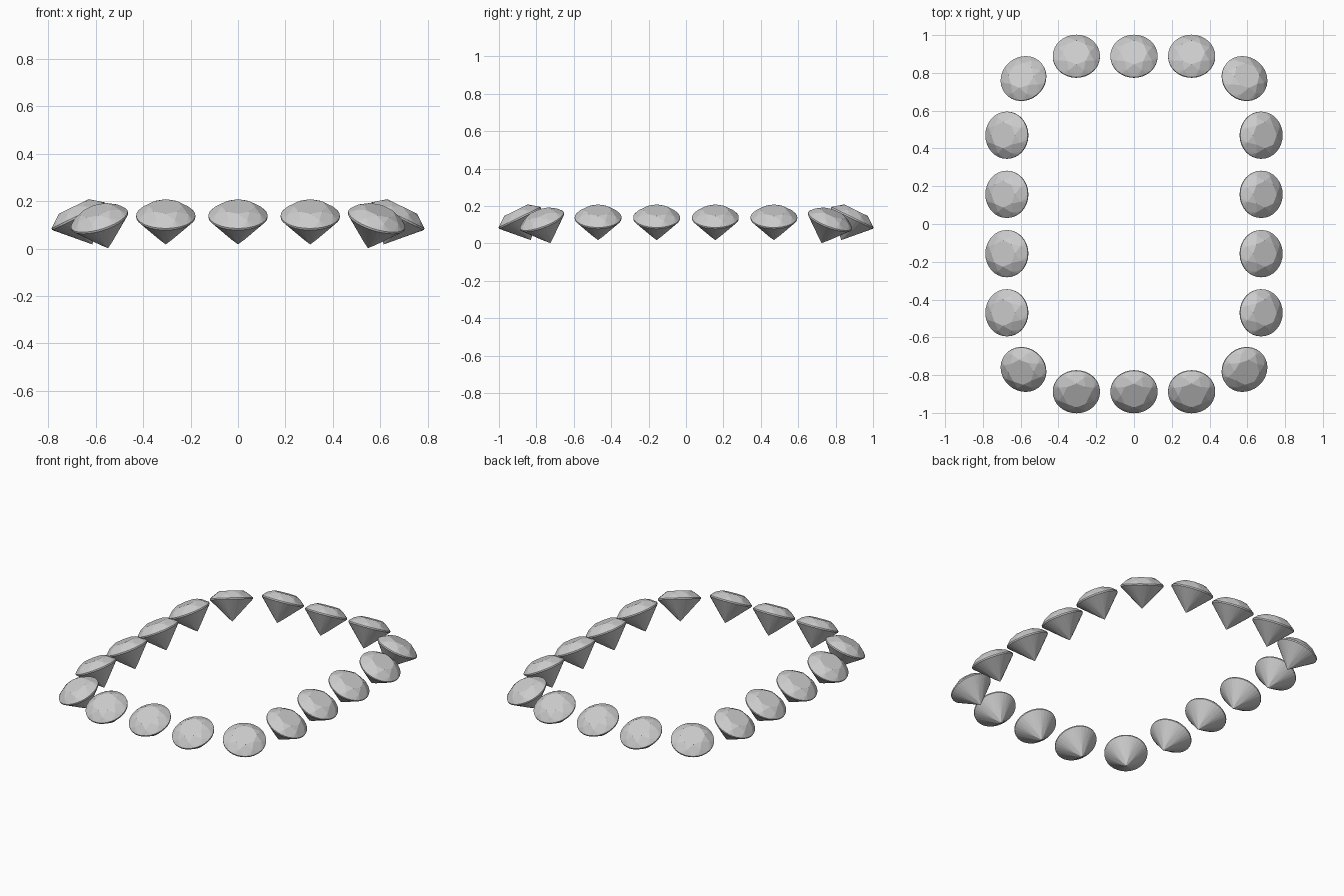
import bpy, bmesh, math
from mathutils import Matrix

if "Cube" in bpy.data.objects:
    bpy.data.objects.remove(bpy.data.objects["Cube"])

R = 0.125            # girdle radius
GIRDLE = 0.128       # pavilion depth, culet at local origin
TILT = math.radians(26)


def ring(bm, count, radius, z, turn=0.0):
    for i in range(count):
        a = 2 * math.pi * (i + turn) / count
        bm.verts.new((radius * math.cos(a), radius * math.sin(a), z))


# Round brilliant cut: the facets are the convex hull of its corner rings
def brilliant_mesh():
    bm = bmesh.new()
    bm.verts.new((0, 0, 0))                   # culet
    ring(bm, 8, 0.030, 0.0284, 0.5)           # lower pavilion corners
    ring(bm, 32, R, GIRDLE)                   # girdle bottom
    ring(bm, 32, R, GIRDLE + 0.008)           # girdle top
    ring(bm, 8, 0.102, 0.1595, 0.5)           # crown kite corners
    ring(bm, 8, 0.070, 0.178)                 # table
    bmesh.ops.convex_hull(bm, input=bm.verts)
    bmesh.ops.dissolve_limit(bm, angle_limit=math.radians(0.5),
                             verts=bm.verts, edges=bm.edges)
    bmesh.ops.recalc_face_normals(bm, faces=bm.faces)
    me = bpy.data.meshes.new("brilliant_gem")
    bm.to_mesh(me)
    bm.free()
    return me


gem = brilliant_mesh()


# Place a gem by its girdle centre, leaning outward along a compass heading
def place(name, x, y, culet_z, heading):
    ob = bpy.data.objects.new(name, gem)
    bpy.context.collection.objects.link(ob)
    lean = (Matrix.Rotation(heading, 4, 'Z') @ Matrix.Rotation(TILT, 4, 'Y'))
    back = math.sin(TILT) * (GIRDLE + 0.004)
    ob.matrix_world = Matrix.Translation((x - back * math.cos(heading),
                                          y - back * math.sin(heading),
                                          culet_z)) @ lean


# Front and back rows
for s, side in ((-1, "front"), (1, "back")):
    for x in (-0.305, 0, 0.305):
        place(side + "_gem", x, s * 0.888, 0.018, s * math.pi / 2)

# Left and right rows
for s, side in ((-1, "left"), (1, "right")):
    for y in (-0.47, -0.157, 0.157, 0.47):
        place(side + "_gem", s * 0.673, y, 0.018, 0 if s > 0 else math.pi)

# Corner gems, set slightly lower
for sx in (-1, 1):
    for sy in (-1, 1):
        a = math.radians(51)
        place("corner_gem", sx * 0.585, sy * 0.77, 0.002,
              math.atan2(sy * math.sin(a), sx * math.cos(a)))
